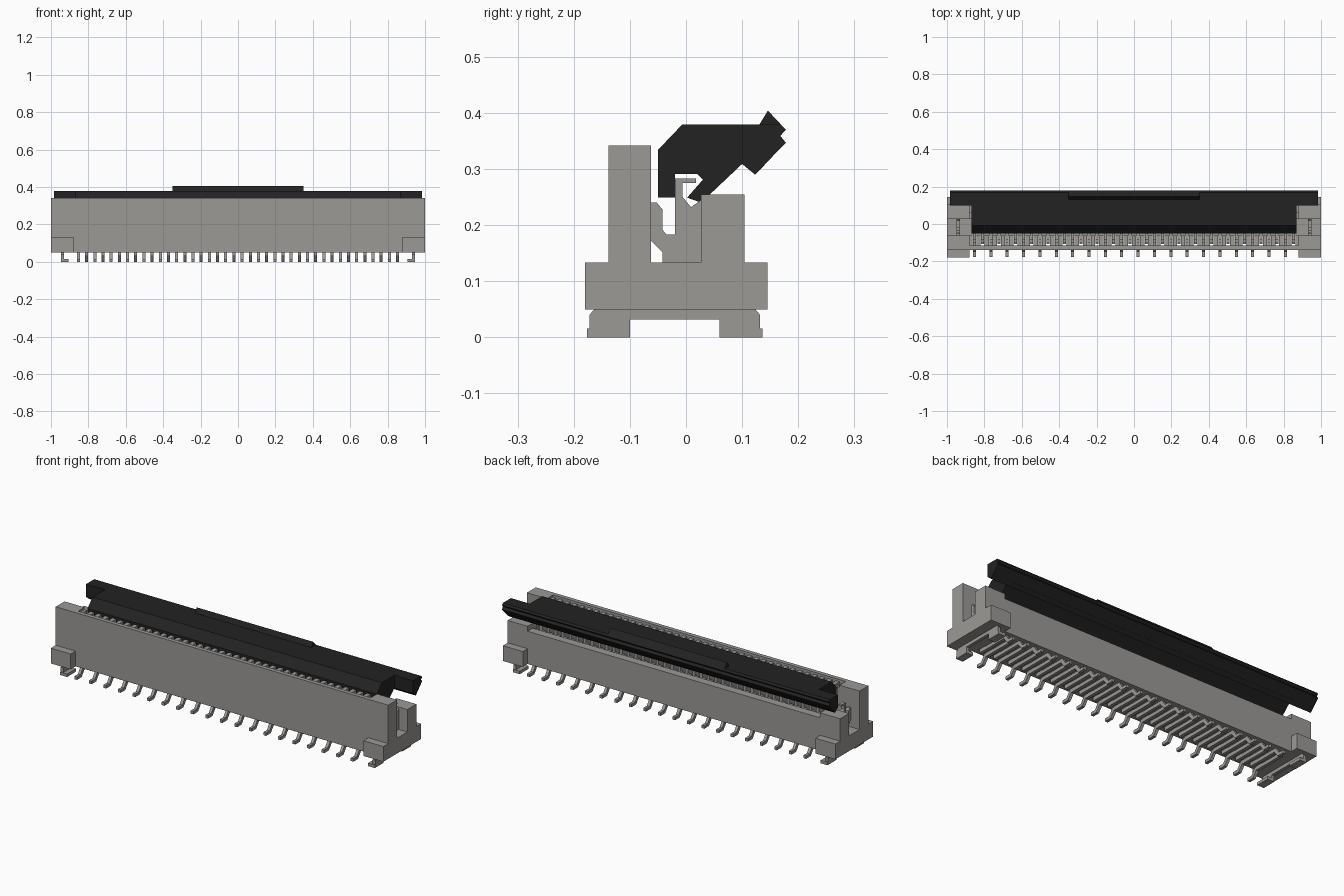
import bpy, bmesh

if "Cube" in bpy.data.objects:
    bpy.data.objects.remove(bpy.data.objects["Cube"], do_unlink=True)


def material(name, rgb):
    m = bpy.data.materials.new(name)
    m.use_nodes = True
    m.diffuse_color = (*rgb, 1)
    m.node_tree.nodes["Principled BSDF"].inputs["Base Color"].default_value = (*rgb, 1)
    return m


GREY = material("warm grey", (0.33, 0.32, 0.305))
BLACK = material("soft black", (0.016, 0.016, 0.016))


def prisms(name, pieces, mat):
    """Extrude (y, z) outlines along x; pieces are (outline, x0, x1)."""
    bm = bmesh.new()
    for pts, x0, x1 in pieces:
        face = bm.faces.new([bm.verts.new((x0, y, z)) for y, z in pts])
        new = bmesh.ops.extrude_face_region(bm, geom=[face])["geom"]
        moved = [v for v in new if isinstance(v, bmesh.types.BMVert)]
        bmesh.ops.translate(bm, verts=moved, vec=(x1 - x0, 0, 0))
    bmesh.ops.recalc_face_normals(bm, faces=bm.faces)
    me = bpy.data.meshes.new(name)
    bm.to_mesh(me)
    bm.free()
    me.materials.append(mat)
    ob = bpy.data.objects.new(name, me)
    bpy.context.collection.objects.link(ob)
    return ob


def rect(y0, y1, z0, z1):
    return [(y0, z0), (y1, z0), (y1, z1), (y0, z1)]


def flip(pts):
    """Mirror an outline front to back about the tail centre line."""
    return [(-0.04 - y, z) for y, z in pts]


PITCH, COUNT, HALF = 0.04375, 40, 0.008
XS = [(i - (COUNT - 1) / 2) * PITCH for i in range(COUNT)]
END = 0.88

# Housing ends: tall front post, open slot, rear post and mounting ears
end_outline = [(-.18, .05), (.145, .05), (.145, .133), (.104, .133), (.104, .255),
               (.027, .255), (.027, .133), (-.062, .133), (-.062, .342),
               (-.138, .342), (-.138, .133), (-.18, .133)]
for side, s in (("left", 1), ("right", -1)):
    prisms(side + "_housing_end", [(end_outline, s * END, s * 1.0)], GREY)

# Long walls and floor
prisms("front_wall", [(rect(-.138, -.116, .05, .342), -END, END)], GREY)
prisms("floor", [(rect(-.062, .06, .05, .133), -END, END)], GREY)
prisms("rear_wall", [(rect(.06, .104, .05, .228), -END, END)], GREY)

# Comb ribs between the contacts
gaps = [x + PITCH / 2 for x in XS[:-1]]
spans = [(x - .0115, x + .0115) for x in gaps]
spans += [(-END, XS[0] - .0105), (XS[-1] + .0105, END)]
prisms("front_ribs", [(rect(-.116, -.062, .05, .33), a, b) for a, b in spans], GREY)
prisms("rear_ribs", [(rect(.027, .06, .13, .215), a, b) for a, b in spans], GREY)

# Contacts: fork with a hooked arm, and a blade in the front comb
fork = [(-.08, .24), (-.052, .24), (-.042, .228), (-.042, .192), (-.035, .183),
        (-.02, .183), (-.02, .283), (.018, .283), (.018, .275), (-.006, .275),
        (-.006, .25), (.009, .232), (.027, .245), (.027, .133), (-.042, .133),
        (-.042, .152), (-.062, .172), (-.08, .172)]
blade = rect(-.1, -.079, .04, .31)
prisms("contact_forks", [(fork, x - HALF, x + HALF) for x in XS], GREY)
prisms("contact_blades", [(blade, x - HALF, x + HALF) for x in XS], GREY)

# Solder tails, alternating front and back
tail = [(.067, .052), (.067, .032), (-.112, .032), (-.136, 0), (-.176, 0),
        (-.176, .016), (-.146, .016), (-.122, .052)]
prisms("front_tails", [(tail, x - HALF, x + HALF) for x in XS[0::2]], GREY)
prisms("rear_tails", [(flip(tail), x - HALF, x + HALF) for x in XS[1::2]], GREY)

# Hold-down clips in the end slots, with bent feet
leg_plate = [(-.162, .052), (-.172, .04), (-.172, 0), (-.1, 0), (-.1, .032),
             (.06, .032), (.06, 0), (.132, 0), (.132, .04), (.122, .052)]
clip_fork = [(max(y, -.062), z) for y, z in fork[:-1]]
foot = rect(-.176, -.1, 0, .016)
for side, s in (("left", 1), ("right", -1)):
    prisms(side + "_hold_down", [
        (clip_fork, s * .93, s * .948),
        (leg_plate, s * .93, s * .946),
        (foot, s * .905, s * .946),
        (flip(foot), s * .905, s * .946)], GREY)

# Flip-up locking lever: body, wide grip bar, thumb tab
body = [(-.05, .249), (-.05, .334), (-.007, .379), (.14, .379), (.14, .307),
        (.123, .29), (.1, .309), (.027, .24), (.002, .249), (.03, .281),
        (.02, .291), (-.02, .291), (-.02, .249)]
bar = [(.1, .379), (.169, .379), (.178, .37), (.168, .359), (.178, .347),
       (.123, .29), (.1, .309)]
tab = [(.13, .378), (.146, .404), (.178, .37), (.16, .36)]
prisms("lever_body", [(body, -.87, .87)], BLACK)
prisms("lever_grip_bar", [(bar, -.983, .983)], BLACK)
prisms("lever_thumb_tab", [(tab, -.35, .35)], BLACK)
